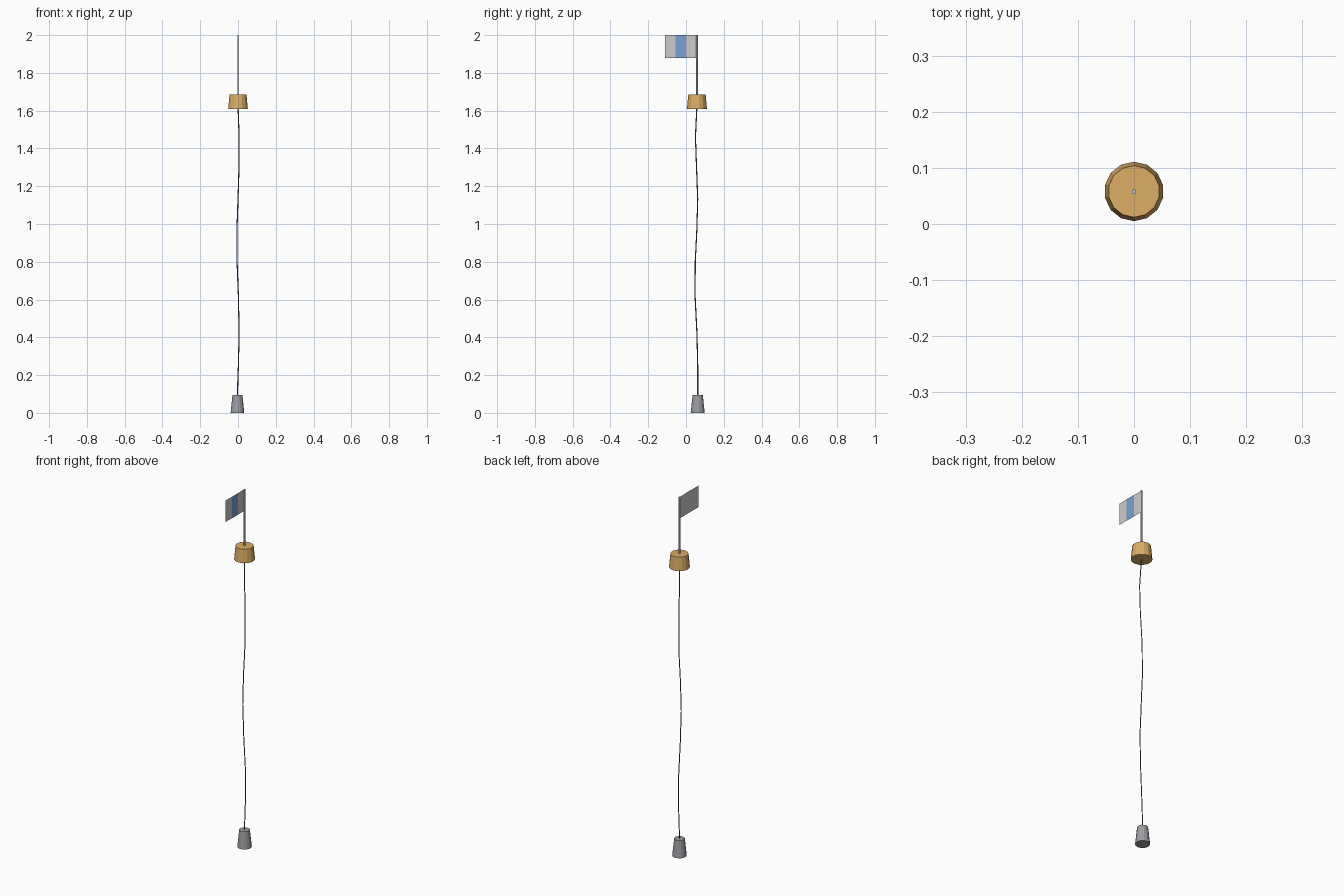
import bpy, math

if "Cube" in bpy.data.objects:
    bpy.data.objects.remove(bpy.data.objects["Cube"])


def material(name, rgb):
    m = bpy.data.materials.new(name)
    m.diffuse_color = (*rgb, 1)
    m.use_nodes = True
    m.node_tree.nodes["Principled BSDF"].inputs["Base Color"].default_value = m.diffuse_color
    return m


def cone(name, sides, r1, r2, z1, z2, x, y, mat=None):
    bpy.ops.mesh.primitive_cone_add(vertices=sides, radius1=r1, radius2=r2, depth=z2 - z1,
                                    location=(x, y, (z1 + z2) / 2),
                                    rotation=(0, 0, math.pi / 2 + math.pi / sides))
    ob = bpy.context.object
    ob.name = name
    if mat:
        ob.data.materials.append(mat)
    return ob


def sheet(name, x, y0, y1, z0, z1, mat=None):
    me = bpy.data.meshes.new(name)
    me.from_pydata([(x, y0, z0), (x, y1, z0), (x, y1, z1), (x, y0, z1)], [], [(0, 1, 2, 3)])
    ob = bpy.data.objects.new(name, me)
    bpy.context.collection.objects.link(ob)
    if mat:
        me.materials.append(mat)
    return ob


cork = material("cork", (0.72, 0.42, 0.13))
lead = material("lead", (0.33, 0.34, 0.36))
blue = material("blue", (0.18, 0.35, 0.65))
cord = material("cord", (0.16, 0.16, 0.17))
Y = 0.058

# Float, pole and sinker weight
cone("float", 14, 0.053, 0.046, 1.61, 1.685, 0, Y, cork)
cone("pole", 6, 0.0045, 0.0045, 1.66, 2.0, 0, Y)
cone("weight", 14, 0.037, 0.027, 0, 0.095, -0.003, 0.062, lead)

# Flag cloth with a blue stripe on its right face
sheet("flag", 0, -0.11, Y, 1.88, 2.0)
sheet("flag_stripe", 0.001, -0.055, 0.0, 1.88, 2.0, blue)

# Wavy rope between weight and float
path = [(-0.004, 0.062, 0.08), (0.002, 0.062, 0.25), (0.006, 0.058, 0.42),
        (0.002, 0.048, 0.62), (-0.005, 0.049, 0.8), (-0.006, 0.057, 0.96),
        (0.0, 0.062, 1.13), (0.006, 0.055, 1.32), (0.006, 0.050, 1.46), (0, Y, 1.63)]
curve = bpy.data.curves.new("rope", "CURVE")
curve.dimensions = "3D"
curve.bevel_depth = 0.003
curve.bevel_resolution = 0
curve.use_fill_caps = True
spline = curve.splines.new("POLY")
spline.points.add(len(path) - 1)
for p, co in zip(spline.points, path):
    p.co = (*co, 1)
curve.materials.append(cord)
rope = bpy.data.objects.new("rope", curve)
bpy.context.collection.objects.link(rope)
